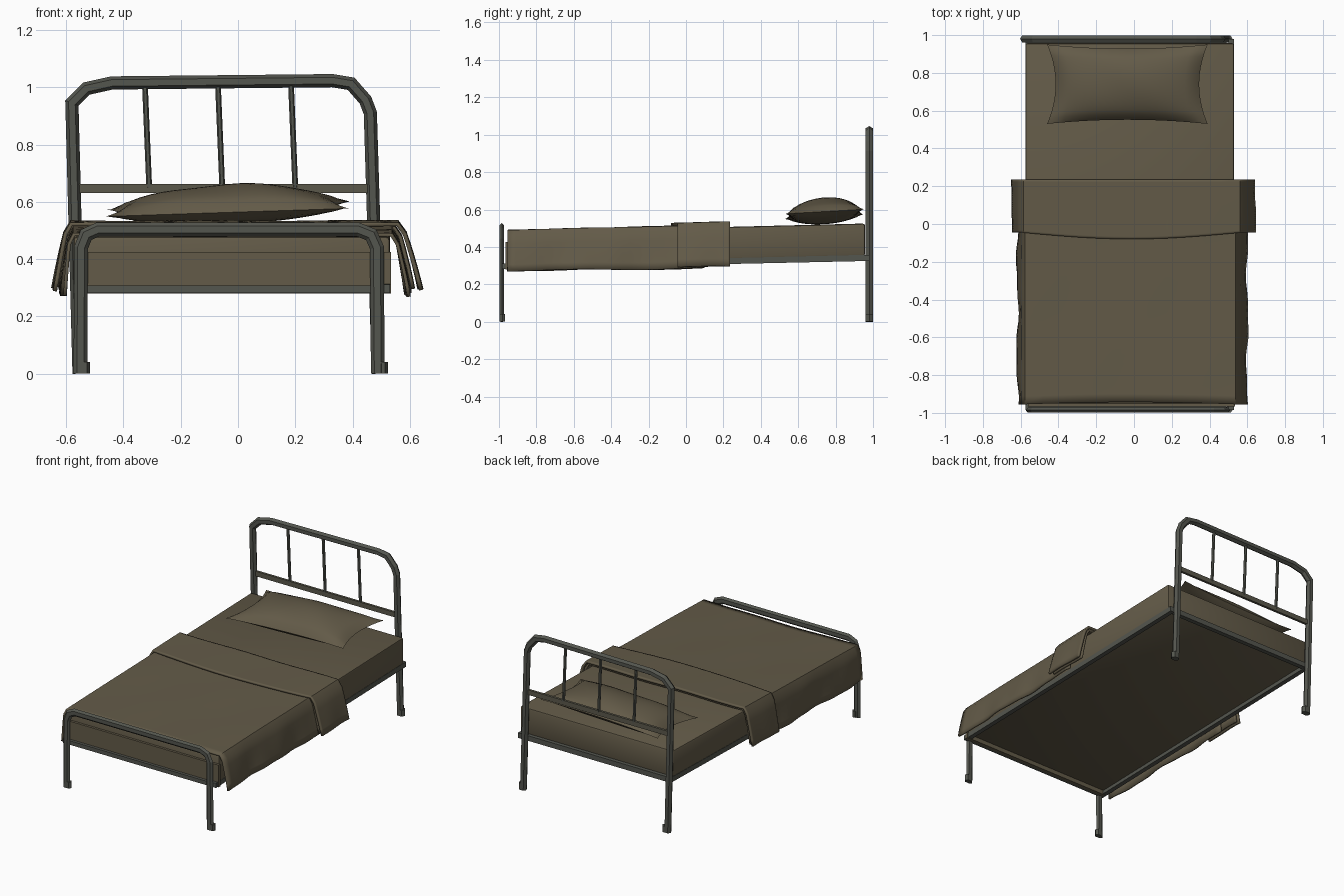
import bpy, bmesh, math
from mathutils import Vector

if "Cube" in bpy.data.objects:
    bpy.data.objects.remove(bpy.data.objects["Cube"])


def material(name, rgb):
    m = bpy.data.materials.new(name)
    m.diffuse_color = (*rgb, 1)
    m.use_nodes = True
    m.node_tree.nodes["Principled BSDF"].inputs["Base Color"].default_value = m.diffuse_color
    return m


METAL = material("grey metal", (0.088, 0.092, 0.077))
RAIL = material("olive metal", (0.105, 0.098, 0.07))
CLOTH = material("brown cloth", (0.125, 0.104, 0.065))


def finish(name, bm, mat, smooth=None):
    bmesh.ops.recalc_face_normals(bm, faces=bm.faces)
    me = bpy.data.meshes.new(name)
    bm.to_mesh(me)
    bm.free()
    ob = bpy.data.objects.new(name, me)
    bpy.context.collection.objects.link(ob)
    me.materials.append(mat)
    if smooth:
        bpy.ops.object.select_all(action='DESELECT')
        ob.select_set(True)
        bpy.context.view_layer.objects.active = ob
        bpy.ops.object.shade_smooth_by_angle(angle=math.radians(smooth))
    return ob


def tube(name, pts, y, rx, ry, mat=METAL, sides=6):
    """Sweep an elliptical section along a path in the xz plane."""
    bm = bmesh.new()
    P = [Vector(p) for p in pts]
    rings = []
    for i, p in enumerate(P):
        a = (p - P[i - 1]).normalized() if i else None
        b = (P[i + 1] - p).normalized() if i < len(P) - 1 else None
        d = ((a or b) + (b or a)).normalized()
        n = Vector((-d.y, d.x))
        k = 1 / max(0.5, d.dot(a or b))
        ring = []
        for s in range(sides):
            t = 2 * math.pi * s / sides
            q = p + n * rx * k * math.cos(t)
            ring.append(bm.verts.new((q.x, y + ry * math.sin(t), q.y)))
        rings.append(ring)
    for r0, r1 in zip(rings, rings[1:]):
        for s in range(sides):
            t = (s + 1) % sides
            bm.faces.new((r0[s], r0[t], r1[t], r1[s]))
    bm.faces.new(rings[0])
    bm.faces.new(rings[-1])
    return finish(name, bm, mat)


def box(name, x, y, zlow, zhigh, mat, bevel=0):
    """Box whose bottom and top heights differ between its front and back."""
    bm = bmesh.new()
    bmesh.ops.create_cube(bm, size=1)
    for v in bm.verts:
        i, j = int(v.co.x > 0), int(v.co.y > 0)
        v.co = (x[i], y[j], (zhigh if v.co.z > 0 else zlow)[j])
    if bevel:
        bmesh.ops.bevel(bm, geom=bm.edges[:], offset=bevel, segments=2,
                        affect='EDGES', profile=0.5)
    return finish(name, bm, mat, 40 if bevel else None)


def top(y):
    return 0.5015 + 0.0247 * y


# headboard and footboard hoops
tube("headboard_hoop", [(-0.555, 0), (-0.58, 0.945), (-0.53, 0.995), (-0.44, 1.015),
     (0.33, 1.023), (0.395, 1.012), (0.445, 0.955), (0.462, 0.91), (0.49, 0)],
     0.98, 0.023, 0.022)
tube("footboard_hoop", [(-0.55, 0), (-0.548, 0.44), (-0.53, 0.485), (-0.49, 0.503),
     (0.42, 0.503), (0.465, 0.485), (0.485, 0.44), (0.488, 0)], -0.985, 0.024, 0.015)

# feet caps
for side, x in (("left", -0.537), ("right", 0.503)):
    tube("front_foot_" + side, [(x, 0), (x, 0.04)], -0.982, 0.02, 0.018)
    tube("back_foot_" + side, [(x - 0.005, 0), (x - 0.005, 0.04)], 0.98, 0.024, 0.022)

# headboard rail and bars
box("headboard_rail", (-0.57, 0.47), (0.972, 0.988), (0.63, 0.63), (0.662, 0.662), RAIL)
for i in range(3):
    x = -0.325 + 0.255 * i
    tube("headboard_bar_%d" % (i + 1), [(x + 0.015, 0.65), (x, 1.01)], 0.98, 0.01, 0.01)

# bed frame rails
for side, x in (("left", (-0.575, -0.545)), ("right", (0.50, 0.53))):
    box("side_rail_" + side, x, (-0.985, 0.98), (0.282, 0.325), (0.312, 0.358), METAL)
box("head_cross_rail", (-0.56, 0.49), (0.95, 0.98), (0.325, 0.325), (0.358, 0.358), METAL)
box("foot_cross_rail", (-0.55, 0.49), (-0.985, -0.958), (0.282, 0.282), (0.308, 0.308), METAL)

# mattress and hanging cloth at the foot
box("mattress", (-0.575, 0.53), (-0.95, 0.957), (0.305, 0.35), (top(-0.95), top(0.957)),
    CLOTH, 0.012)
box("foot_cloth", (-0.56, 0.535), (-0.966, -0.945), (0.28, 0.28), (0.425, 0.425), CLOTH)


def cloth(name, xl, xr, y0, y1, lift, thick, flare, hem, wave, bulge):
    """Sheet laid over the mattress with hanging, wavy sides."""
    bm = bmesh.new()
    prof = []                                  # (x, height below top, hang factor)
    for k in range(6):                         # left skirt, bottom to top
        h = 1 - k / 6
        prof.append((xl - flare[0] * h ** 0.8, h, -h))
    for k in range(13):
        f = k / 12
        prof.append((xl + 0.012 + (xr - xl - 0.024) * f, 0, 0))
    for k in range(6):
        h = (k + 1) / 6
        prof.append((xr + flare[1] * h ** 0.8, h, h))
    ny = 24
    rows = []
    for j in range(ny + 1):
        f = j / ny
        row = []
        for x, h, s in prof:
            y = y0 + (y1 - y0) * f
            zt = top(y) + lift
            zb = hem + 0.012 * y + 0.004 * math.sin(9 * y + x)
            u = (x - xl) / (xr - xl)
            z = zt + (zb - zt) * h
            if h == 0:
                z += 0.002 * math.sin(11 * x + 3) * math.sin(8 * y)
                y += bulge * math.sin(math.pi * min(1, max(0, u))) * (1 - f)
            x += s * wave * (math.sin(13 * y + 2 * s) + 0.5 * math.sin(29 * y))
            row.append(bm.verts.new((x, y, z)))
        rows.append(row)
    for r0, r1 in zip(rows, rows[1:]):
        for i in range(len(prof) - 1):
            bm.faces.new((r0[i], r0[i + 1], r1[i + 1], r1[i]))
    ob = finish(name, bm, CLOTH, 40)
    if ob.data.polygons[len(ob.data.polygons) // 2].normal.z < 0:
        ob.data.flip_normals()
    mod = ob.modifiers.new("thickness", 'SOLIDIFY')
    mod.thickness = thick
    mod.offset = -1
    return ob


# blanket, folded band with an inner layer
cloth("blanket", -0.588, 0.55, -0.955, 0.1, 0.013, 0.012, (0.03, 0.05), 0.285, 0.006, 0.012)
cloth("folded_band", -0.597, 0.572, -0.045, 0.235, 0.028, 0.014, (0.052, 0.072), 0.293, 0.003, -0.035)
cloth("folded_band_lining", -0.588, 0.56, -0.035, 0.228, 0.014, 0.012, (0.04, 0.055), 0.296, 0.003, -0.02)

# pillow: two puffed grids joined at the seam
bm = bmesh.new()
for sign in (1, -1):
    g = bmesh.ops.create_grid(bm, x_segments=20, y_segments=14, size=1)
    for v in g["verts"]:
        u, w = v.co.x, v.co.y
        puff = max(0, (1 - u * u) * (1 - w * w)) ** 0.55
        x = -0.035 + u * (0.425 - 0.045 * (1 - w * w))
        y = 0.74 + w * (0.21 - 0.022 * (1 - u * u))
        seam = 0.575 + 0.014 * u + 0.012 * w
        h = 0.085 + 0.004 * math.sin(6 * u + 2 * w) if sign > 0 else -0.052
        v.co = (x, y, max(seam + h * puff, top(y) + 0.002))
bmesh.ops.remove_doubles(bm, verts=bm.verts, dist=0.0005)
finish("pillow", bm, CLOTH, 50)
